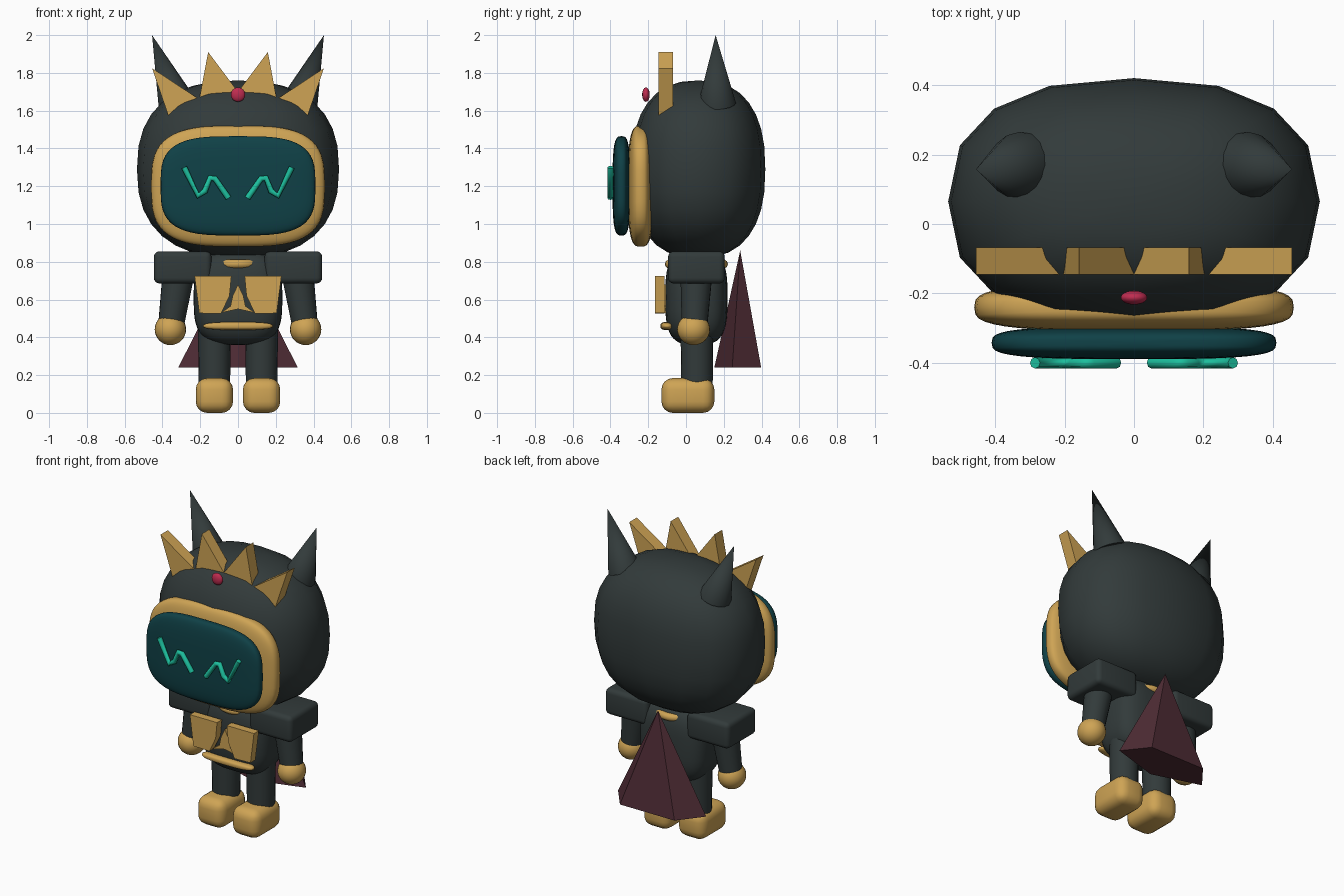
import bpy, bmesh, math
from mathutils import Vector, Matrix

if "Cube" in bpy.data.objects:
    bpy.data.objects.remove(bpy.data.objects["Cube"])


def material(name, rgb):
    m = bpy.data.materials.new(name)
    m.use_nodes = True
    m.diffuse_color = (*rgb, 1)
    bsdf = next(n for n in m.node_tree.nodes if n.type == 'BSDF_PRINCIPLED')
    bsdf.inputs["Base Color"].default_value = (*rgb, 1)
    return m


CHARCOAL = material("charcoal", (0.032, 0.043, 0.043))
GOLD = material("gold", (0.62, 0.37, 0.09))
SCREEN = material("dark_teal", (0.005, 0.053, 0.063))
GLOW = material("bright_teal", (0.012, 0.52, 0.34))
WINE = material("wine", (0.075, 0.024, 0.034))
RED = material("ruby", (0.52, 0.025, 0.08))


def finish(name, bm, mat, angle=40):
    bmesh.ops.recalc_face_normals(bm, faces=bm.faces[:])
    me = bpy.data.meshes.new(name)
    bm.to_mesh(me)
    bm.free()
    me.materials.append(mat)
    me.shade_smooth()
    me.set_sharp_from_angle(angle=math.radians(angle))
    ob = bpy.data.objects.new(name, me)
    bpy.context.collection.objects.link(ob)
    return ob


def spow(v, e):
    return math.copysign(abs(v) ** e, v) if abs(v) > 1e-5 else 0.0


def blob(name, centre, radii, mat, e=1.0, segs=24, rings=16):
    """Ellipsoid whose corners get boxier as e drops below one."""
    bm = bmesh.new()
    bmesh.ops.create_uvsphere(bm, u_segments=segs, v_segments=rings, radius=1)
    for v in bm.verts:
        h = math.hypot(v.co.x, v.co.y)
        a = math.atan2(v.co.y, v.co.x)
        w = spow(h, e)
        p = (w * spow(math.cos(a), e), w * spow(math.sin(a), e), spow(v.co.z, e))
        v.co = [c + r * q for c, r, q in zip(centre, radii, p)]
    return finish(name, bm, mat, 60)


def box(name, centre, size, bevel, mat):
    bm = bmesh.new()
    bmesh.ops.create_cube(bm, size=1)
    bmesh.ops.scale(bm, vec=size, verts=bm.verts)
    bmesh.ops.translate(bm, vec=centre, verts=bm.verts)
    bmesh.ops.bevel(bm, geom=bm.edges[:], offset=bevel, segments=4,
                    profile=0.5, affect='EDGES')
    return finish(name, bm, mat)


def limb(name, start, end, r1, r2, mat, segs=20):
    """Tapered cylinder or cone between two points."""
    a, b = Vector(start), Vector(end)
    bm = bmesh.new()
    turn = (b - a).to_track_quat('Z', 'Y').to_matrix().to_4x4()
    bmesh.ops.create_cone(bm, cap_ends=True, segments=segs, radius1=r1, radius2=r2,
                          depth=(b - a).length,
                          matrix=Matrix.Translation((a + b) / 2) @ turn)
    return finish(name, bm, mat)


def plate(name, outline, y0, y1, mat):
    """Flat outline in x and z, extruded from y0 to y1."""
    bm = bmesh.new()
    face = bm.faces.new([bm.verts.new((x, y0, z)) for x, z in outline])
    ext = bmesh.ops.extrude_face_region(bm, geom=[face])
    bmesh.ops.translate(bm, vec=(0, y1 - y0, 0),
                        verts=[g for g in ext["geom"] if isinstance(g, bmesh.types.BMVert)])
    bmesh.ops.triangulate(bm, faces=[f for f in bm.faces if len(f.verts) > 4])
    return finish(name, bm, mat, 20)


def mirrored(half):
    """Complete an outline that starts and ends on the centre line."""
    return half + [(-x, z) for x, z in reversed(half) if x > 0]


# Head, face frame and screen
blob("head", (0, 0.065, 1.29), (0.535, 0.355, 0.47), CHARCOAL, 0.82, 16, 16)
blob("face_frame", (0, -0.24, 1.2), (0.46, 0.068, 0.32), GOLD, 0.62, 40, 28)
blob("face_screen", (0, -0.342, 1.202), (0.41, 0.047, 0.263), SCREEN, 0.6, 40, 28)

# Crown and gem
plate("crown", mirrored([(0, 1.70), (0.158, 1.91), (0.205, 1.66), (0.455, 1.825),
                         (0.37, 1.577), (0.2, 1.59), (0, 1.62)]), -0.145, -0.068, GOLD)
blob("crown_gem", (0, -0.212, 1.685), (0.038, 0.02, 0.038), RED)

# Torso, collar and belt
blob("torso", (0, 0.055, 0.61), (0.235, 0.165, 0.25), CHARCOAL, 0.62, 32, 24)
bm = bmesh.new()
bmesh.ops.create_uvsphere(bm, u_segments=40, v_segments=2, radius=1)
bm.clear()
rings = []
for i in range(40):
    a = math.tau * i / 40
    ring = []
    for j in range(10):
        b = math.tau * j / 10
        w = 0.024 * math.cos(b)
        ring.append(bm.verts.new(((0.123 + w) * math.cos(a),
                                  0.055 + (0.143 + w) * math.sin(a),
                                  0.788 + 0.024 * math.sin(b))))
    rings.append(ring)
for i in range(40):
    p, q = rings[i - 1], rings[i]
    for j in range(10):
        bm.faces.new((p[j - 1], q[j - 1], q[j], p[j]))
finish("collar", bm, GOLD, 60)
blob("belt", (0, -0.1, 0.46), (0.185, 0.036, 0.021), GOLD, 0.7)

# Chest emblem
plate("chest_emblem", mirrored([(0, 0.68), (0.028, 0.62), (0.04, 0.565), (0.09, 0.53),
                                (0, 0.55)]), -0.135, -0.09, GOLD)

# Cape: five sided pyramid, flat side to the back
bm = bmesh.new()
bmesh.ops.create_cone(bm, cap_ends=True, segments=5, radius1=1, radius2=0, depth=1)
front = min(bm.verts, key=lambda v: v.co.z * 10 + v.co.y)
turn = -math.pi / 2 - math.atan2(front.co.y, front.co.x)
bmesh.ops.rotate(bm, verts=bm.verts, matrix=Matrix.Rotation(turn, 3, 'Z'))
bmesh.ops.scale(bm, vec=(0.333, 0.137, 0.62), verts=bm.verts)
bmesh.ops.translate(bm, vec=(0, 0.287, 0.55), verts=bm.verts)
finish("cape", bm, WINE, 20)

# Paired parts
for side, s in (("left", 1), ("right", -1)):
    limb(side + "_horn", (s * 0.325, 0.165, 1.64), (s * 0.455, 0.157, 2.0),
         0.1, 0, CHARCOAL, 16)
    box(side + "_shoulder_pad", (s * 0.293, 0.055, 0.77), (0.305, 0.3, 0.17),
        0.03, CHARCOAL)
    limb(side + "_arm", (s * 0.315, 0.055, 0.74), (s * 0.355, 0.045, 0.46),
         0.085, 0.068, CHARCOAL)
    blob(side + "_hand", (s * 0.358, 0.04, 0.442), (0.083, 0.087, 0.083), GOLD)
    limb(side + "_leg", (s * 0.125, 0.058, 0.12), (s * 0.125, 0.058, 0.45),
         0.083, 0.087, CHARCOAL)
    box(side + "_foot", (s * 0.125, 0.01, 0.092), (0.197, 0.28, 0.184), 0.06, GOLD)
    plate(side + "_chest_plate",
          [(s * x, z) for x, z in ((0.035, 0.725), (0.23, 0.725), (0.205, 0.528),
                                   (0.09, 0.525), (0.045, 0.62))], -0.165, -0.115, GOLD)

    # Zigzag glowing eye
    cu = bpy.data.curves.new(side + "_eye", 'CURVE')
    cu.dimensions = '3D'
    cu.bevel_depth = 0.016
    cu.bevel_resolution = 2
    cu.use_fill_caps = True
    path = [(0.285, 1.3), (0.212, 1.15), (0.175, 1.175), (0.148, 1.243),
            (0.122, 1.24), (0.05, 1.137)]
    sp = cu.splines.new('POLY')
    sp.points.add(len(path) - 1)
    for pt, (x, z) in zip(sp.points, path):
        pt.co = (s * x, -0.4, z, 1)
    cu.materials.append(GLOW)
    bpy.context.collection.objects.link(bpy.data.objects.new(side + "_eye", cu))
